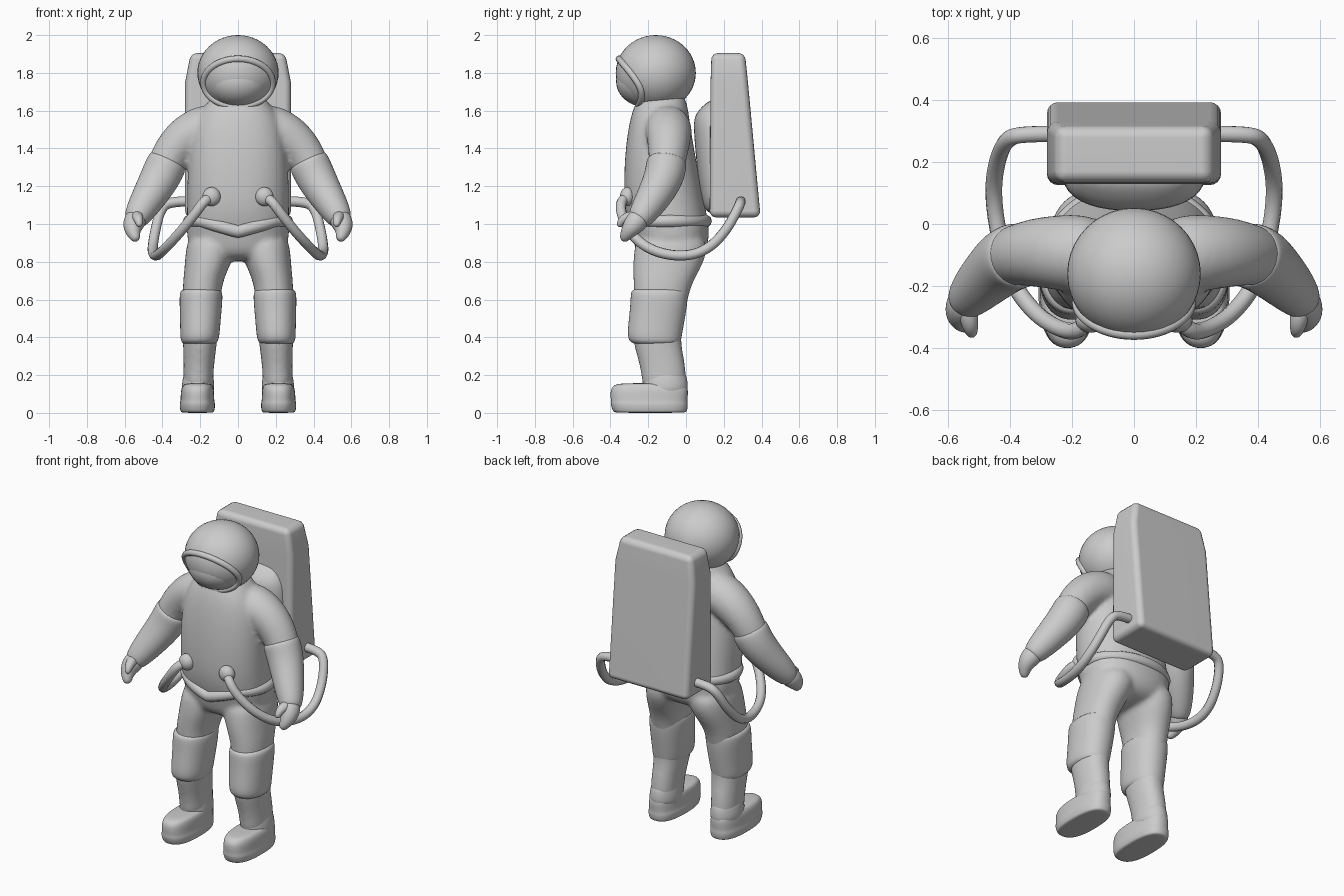
import bpy, bmesh, math
from mathutils import Vector

if "Cube" in bpy.data.objects:
    bpy.data.objects.remove(bpy.data.objects["Cube"])

grey = bpy.data.materials.new("suit_grey")
grey.use_nodes = True
grey.diffuse_color = (0.6, 0.6, 0.6, 1)
grey.node_tree.nodes["Principled BSDF"].inputs["Base Color"].default_value = (0.6, 0.6, 0.6, 1)


def loft(bm, rings, power=2.0, sides=16):
    """Skin superellipse rings (centre, rx, ry, normal) and cap both ends."""
    loops = []
    for centre, rx, ry, normal in rings:
        turn = Vector(normal).to_track_quat('Z', 'Y')
        loop = []
        for i in range(sides):
            a = math.tau * (i + 0.5) / sides
            c, s = math.cos(a), math.sin(a)
            p = Vector((math.copysign(abs(c) ** (2 / power), c) * rx,
                        math.copysign(abs(s) ** (2 / power), s) * ry, 0))
            loop.append(bm.verts.new(Vector(centre) + turn @ p))
        loops.append(loop)
    for a, b in zip(loops, loops[1:]):
        for i in range(sides):
            j = (i + 1) % sides
            bm.faces.new((a[i], a[j], b[j], b[i]))
    bm.faces.new(loops[0][::-1])
    bm.faces.new(loops[-1])


def upright(rows, side=1):
    """Horizontal rings from rows of z, x, y, rx, ry."""
    return [((x * side, y, z), rx, ry, (0, 0, 1)) for z, x, y, rx, ry in rows]


def limb(rows, side=1):
    """Round rings square to a path, from rows of x, y, z, radius."""
    pts = [Vector((x * side, y, z)) for x, y, z, r in rows]
    last = len(pts) - 1
    return [(p, rows[i][3], rows[i][3], pts[min(i + 1, last)] - pts[max(i - 1, 0)])
            for i, p in enumerate(pts)]


def finish(bm, name, subdivide=2):
    bmesh.ops.recalc_face_normals(bm, faces=bm.faces)
    mesh = bpy.data.meshes.new(name)
    bm.to_mesh(mesh)
    bm.free()
    mesh.materials.append(grey)
    mesh.shade_smooth()
    obj = bpy.data.objects.new(name, mesh)
    bpy.context.collection.objects.link(obj)
    if subdivide:
        obj.modifiers.new("Round", 'SUBSURF').levels = subdivide
        obj.modifiers["Round"].render_levels = subdivide
    return obj


def part(name, rings, power=2.0, subdivide=2):
    bm = bmesh.new()
    loft(bm, rings, power)
    return finish(bm, name, subdivide)


def tube(name, pts, radius, closed=False):
    curve = bpy.data.curves.new(name, 'CURVE')
    curve.dimensions = '3D'
    curve.bevel_depth = radius
    curve.bevel_resolution = 3
    curve.use_fill_caps = True
    spline = curve.splines.new('POLY' if closed else 'NURBS')
    spline.points.add(len(pts) - 1)
    for point, co in zip(spline.points, pts):
        point.co = (*co, 1)
    spline.use_cyclic_u = closed
    spline.use_endpoint_u = not closed
    spline.order_u = 3
    spline.resolution_u = 6
    curve.materials.append(grey)
    obj = bpy.data.objects.new(name, curve)
    bpy.context.collection.objects.link(obj)
    bpy.ops.object.select_all(action='DESELECT')
    obj.select_set(True)
    bpy.context.view_layer.objects.active = obj
    bpy.ops.object.convert(target='MESH')
    bpy.context.object.data.shade_smooth()


def ball(name, centre, radii):
    bm = bmesh.new()
    bmesh.ops.create_uvsphere(bm, u_segments=40, v_segments=24, radius=1)
    for v in bm.verts:
        v.co = Vector(centre) + Vector(v.co[i] * radii[i] for i in range(3))
    return finish(bm, name, 0)


# Suit: torso, upper arms and legs fused into one skin
suit = bmesh.new()
loft(suit, upright([
    (1.70, 0, -.13, .11, .11), (1.64, 0, -.13, .17, .14), (1.56, 0, -.14, .23, .16),
    (1.40, 0, -.14, .265, .185), (1.20, 0, -.125, .275, .21), (1.05, 0, -.105, .275, .22),
    (.95, 0, -.08, .28, .21), (.86, 0, -.08, .26, .195), (.80, 0, -.09, .16, .13)]), 2.3)
for side in (1, -1):
    loft(suit, upright([
        (.96, .13, -.08, .13, .18), (.86, .145, -.08, .135, .20), (.77, .165, -.10, .12, .185),
        (.68, .19, -.125, .105, .155), (.55, .195, -.14, .10, .14), (.40, .2, -.16, .095, .13),
        (.30, .205, -.135, .085, .125), (.20, .21, -.115, .08, .12), (.10, .21, -.115, .08, .12)],
        side), 2.2)
    loft(suit, limb([
        (.10, -.10, 1.51, .12), (.18, -.095, 1.51, .13), (.28, -.09, 1.46, .12),
        (.36, -.095, 1.37, .105), (.41, -.11, 1.26, .095), (.45, -.14, 1.19, .08)], side))
body = finish(suit, "suit")
fuse = body.modifiers.new("Fuse", 'REMESH')
fuse.mode = 'VOXEL'
fuse.voxel_size = 0.014
fuse.use_smooth_shade = True
relax = body.modifiers.new("Relax", 'SMOOTH')
relax.factor = 0.5
relax.iterations = 6

# Belt with a dip at the front
belt = []
for i in range(64):
    a = math.tau * i / 64
    dip = max(0, 1 - abs(math.cos(a)) / 0.75) if math.sin(a) < 0 else 0
    belt.append((.258 * math.cos(a), -.095 + .198 * math.sin(a), 1.015 - .055 * dip))
tube("belt", belt, .034, True)

for side, tag in ((1, "left"), (-1, "right")):
    # Forearm sleeve and glove
    part(tag + "_forearm", limb([
        (.365, -.10, 1.345, .095), (.375, -.102, 1.325, .112), (.41, -.115, 1.25, .109),
        (.455, -.155, 1.17, .098), (.505, -.205, 1.09, .084), (.54, -.245, 1.03, .068),
        (.55, -.26, 1.01, .05)], side))
    part(tag + "_glove", limb([
        (.53, -.23, 1.05, .055), (.55, -.265, 1.01, .062), (.56, -.295, .975, .05),
        (.55, -.32, .94, .034), (.535, -.335, .91, .018)], side))
    part(tag + "_thumb", limb([
        (.54, -.26, 1.04, .035), (.53, -.31, 1.035, .03), (.525, -.34, 1.02, .024),
        (.52, -.36, .985, .014)], side))

    # Knee sleeve
    part(tag + "_knee", upright([
        (.66, .195, -.14, .095, .14), (.645, .195, -.14, .118, .156), (.56, .197, -.145, .114, .153),
        (.46, .2, -.16, .108, .150), (.39, .203, -.168, .105, .146), (.355, .205, -.155, .09, .125)],
        side), 2.2)

    # Boot and ankle
    part(tag + "_boot", upright([
        (0, .215, -.19, .08, .185), (.005, .215, -.19, .092, .20), (.05, .215, -.195, .097, .21),
        (.06, .215, -.195, .09, .205), (.12, .215, -.195, .09, .212), (.15, .213, -.19, .08, .195),
        (.158, .213, -.18, .06, .16)], side), 2.6)
    part(tag + "_ankle", upright([
        (.08, .212, -.11, .088, .122), (.15, .212, -.11, .088, .124), (.19, .21, -.112, .082, .118),
        (.23, .208, -.118, .075, .11)], side))

    # Air hose with its chest fitting
    hose = [(.14, -.30, 1.14), (.17, -.345, 1.135), (.23, -.345, 1.05), (.32, -.29, .94),
            (.40, -.18, .855), (.44, -.02, .825), (.455, .11, .86), (.44, .21, .96),
            (.41, .275, 1.08), (.36, .29, 1.12), (.25, .29, 1.12)]
    tube(tag + "_hose", [(x * side, y, z) for x, y, z in hose], .027)
    ball(tag + "_hose_fitting", (.14 * side, -.31, 1.145), (.048, .04, .05))

# Helmet with a recessed face opening
helmet = ball("helmet", (0, -.16, 1.8), (.215, .212, .2))
bm = bmesh.new()
bmesh.ops.create_cone(bm, cap_ends=True, segments=48, radius1=1, radius2=1, depth=1)
for v in bm.verts:
    v.co = Vector((v.co.x * .168, -.5 + v.co.z * .5, 1.75 + v.co.y * .118))
cutter = finish(bm, "opening_cutter", 0)
cutter.hide_render = True
cutter.hide_viewport = True
cut = helmet.modifiers.new("Opening", 'BOOLEAN')
cut.object = cutter
cut.solver = 'EXACT'
bpy.ops.object.select_all(action='DESELECT')
helmet.select_set(True)
bpy.context.view_layer.objects.active = helmet
bpy.ops.object.shade_smooth_by_angle(angle=math.radians(40))
ball("visor", (0, -.205, 1.755), (.172, .165, .138))

# Rim following the helmet surface around the opening
rim = []
for i in range(64):
    a = math.tau * i / 64
    x, z = .182 * math.cos(a), 1.748 + .126 * math.sin(a)
    depth = max(0, 1 - (x / .215) ** 2 - ((z - 1.8) / .2) ** 2)
    rim.append((x, -.158 - .212 * math.sqrt(depth), z))
tube("helmet_rim", rim, .018, True)

# Backpack: leaning box with a tapered top
bm = bmesh.new()
rows = [(1.035, .125, .395, .28), (1.75, .13, .328, .28), (1.905, .135, .312, .25)]
loops = [[bm.verts.new(co) for co in ((-w, f, z), (w, f, z), (w, b, z), (-w, b, z))]
         for z, f, b, w in rows]
for low, high in zip(loops, loops[1:]):
    for i in range(4):
        j = (i + 1) % 4
        bm.faces.new((low[i], low[j], high[j], high[i]))
bm.faces.new(loops[0][::-1])
bm.faces.new(loops[-1])
pack = finish(bm, "backpack", 0)
bevel = pack.modifiers.new("Bevel", 'BEVEL')
bevel.width = .035
bevel.segments = 4
bevel.angle_limit = math.radians(40)
pack.modifiers.new("Normals", 'WEIGHTED_NORMAL')

# Back cushion between suit and pack
part("back_cushion", upright([
    (1.05, 0, .16, .18, .05), (1.12, 0, .16, .22, .08), (1.3, 0, .16, .235, .105),
    (1.5, 0, .16, .235, .122), (1.57, 0, .16, .22, .12), (1.62, 0, .16, .19, .08),
    (1.66, 0, .16, .15, .03)]), 2.4)
